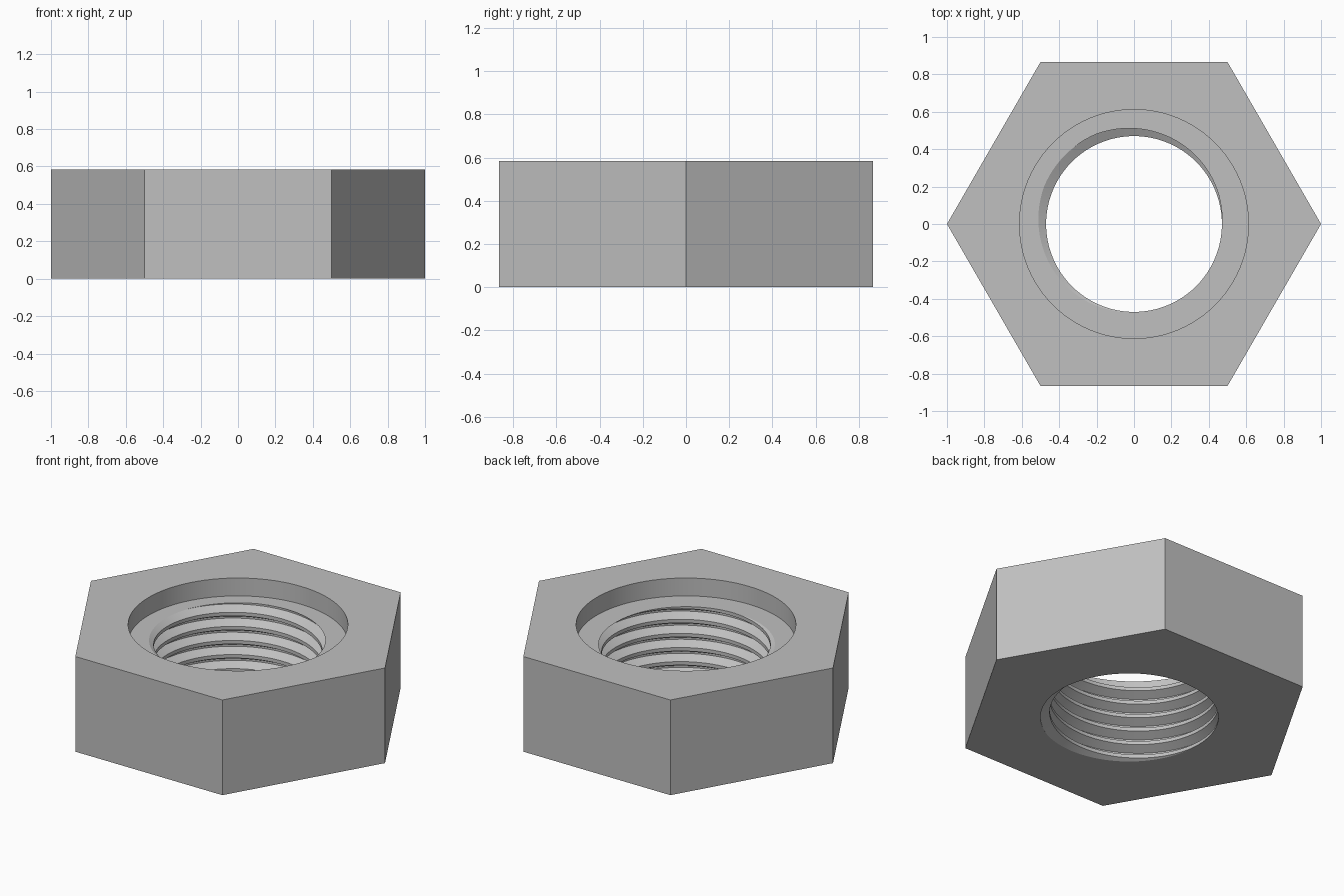
import bpy, bmesh, math

if "Cube" in bpy.data.objects:
    bpy.data.objects.remove(bpy.data.objects["Cube"])

HEIGHT, FLOOR = 0.585, 0.475          # nut height, counterbore floor
BORE = 0.612                          # counterbore radius
MINOR, MAJOR, PITCH = 0.47, 0.521, 0.0866
SEGS = 96

bm = bmesh.new()

# Threaded bore: trapezoid profile swept along a right-hand helix
profile = [(-0.0625, MAJOR), (0.0625, MAJOR), (0.375, MINOR), (0.625, MINOR)]
start = FLOOR - PITCH * 135 / 360     # groove meets the floor at 135 degrees
rows = [(t + f, r) for t in range(-9, 4) for f, r in profile]
columns = []
for i in range(SEGS + 1):
    a = math.tau * i / SEGS
    columns.append([bm.verts.new((r * math.cos(a), r * math.sin(a),
                                  start + PITCH * (u + i / SEGS)))
                    for u, r in rows])
for c0, c1 in zip(columns, columns[1:]):
    for k in range(len(rows) - 1):
        bm.faces.new((c0[k], c1[k], c1[k + 1], c0[k + 1]))
bmesh.ops.remove_doubles(bm, verts=bm.verts[:], dist=1e-5)

# Trim the thread flush with the underside and the counterbore floor
for z, side in ((0.0, -1), (FLOOR, 1)):
    bmesh.ops.bisect_plane(bm, geom=bm.verts[:] + bm.edges[:] + bm.faces[:],
                           dist=1e-5, plane_co=(0, 0, z),
                           plane_no=(0, 0, side), clear_outer=True)
rim = [e for e in bm.edges if e.is_boundary]
low_rim = [e for e in rim if e.verts[0].co.z < FLOOR / 2]
high_rim = [e for e in rim if e.verts[0].co.z > FLOOR / 2]


def wall(radius, count, z0, z1):
    """Upright prism wall; returns its lower and upper edge loops."""
    rings = [[bm.verts.new((radius * math.cos(math.tau * i / count),
                            radius * math.sin(math.tau * i / count), z))
              for i in range(count)] for z in (z0, z1)]
    for i in range(count):
        j = (i + 1) % count
        bm.faces.new((rings[0][i], rings[0][j], rings[1][j], rings[1][i]))
    return [[bm.edges.get((r[i], r[(i + 1) % count])) for i in range(count)]
            for r in rings]


# Hexagonal sides and counterbore wall, then the flat rings joining them
hex_low, hex_high = wall(1.0, 6, 0.0, HEIGHT)
bore_low, bore_high = wall(BORE, SEGS, FLOOR, HEIGHT)
for outer, inner in ((hex_high, bore_high), (bore_low, high_rim),
                     (hex_low, low_rim)):
    bmesh.ops.triangle_fill(bm, edges=outer + inner, use_beauty=True,
                            use_dissolve=False, normal=(0, 0, 1))
bmesh.ops.recalc_face_normals(bm, faces=bm.faces[:])

mesh = bpy.data.meshes.new("hex_nut")
bm.to_mesh(mesh)
bm.free()
nut = bpy.data.objects.new("hex_nut", mesh)
bpy.context.collection.objects.link(nut)

# Single plain grey
steel = bpy.data.materials.new("steel_grey")
steel.diffuse_color = (0.53, 0.53, 0.53, 1)
steel.use_nodes = True
steel.node_tree.nodes["Principled BSDF"].inputs["Base Color"].default_value = steel.diffuse_color
mesh.materials.append(steel)

# Smooth round walls, crisp edges
bpy.context.view_layer.objects.active = nut
nut.select_set(True)
bpy.ops.object.shade_smooth_by_angle(angle=math.radians(25))
